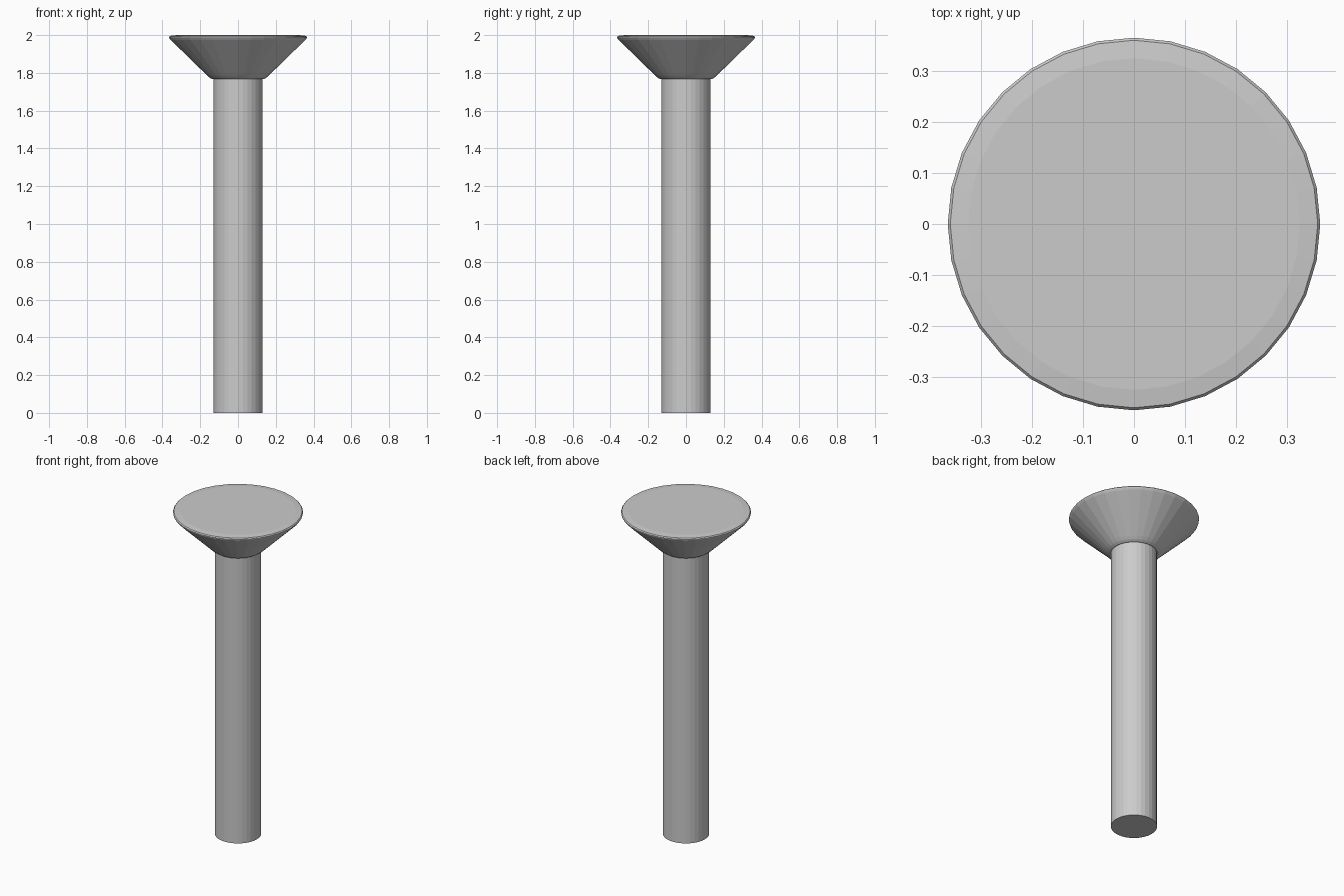
import bpy, bmesh
from math import cos, sin, tau

if "Cube" in bpy.data.objects:
    bpy.data.objects.remove(bpy.data.objects["Cube"])

SIDES = 32

def lathe(name, profile):
    """Revolve (radius, z) points, bottom to top, into a capped solid."""
    bm = bmesh.new()
    rings = [[bm.verts.new((r * cos(tau * i / SIDES), r * sin(tau * i / SIDES), z))
              for i in range(SIDES)] for r, z in profile]
    for low, high in zip(rings, rings[1:]):
        for i in range(SIDES):
            j = (i + 1) % SIDES
            bm.faces.new((low[i], low[j], high[j], high[i]))
    bm.faces.new(rings[0][::-1])
    bm.faces.new(rings[-1])
    mesh = bpy.data.meshes.new(name)
    bm.to_mesh(mesh)
    bm.free()
    obj = bpy.data.objects.new(name, mesh)
    bpy.context.collection.objects.link(obj)
    return obj

# Countersunk bolt in one solid: shaft, rounded neck, flared cone, softened rim, flat top
lathe("countersunk_bolt", [
    (0.13, 0.0), (0.13, 1.767),
    (0.137, 1.767), (0.15, 1.775), (0.165, 1.788),
    (0.357, 1.975), (0.364, 1.984), (0.365, 1.99), (0.36, 1.996),
    (0.325, 2.0),
])
